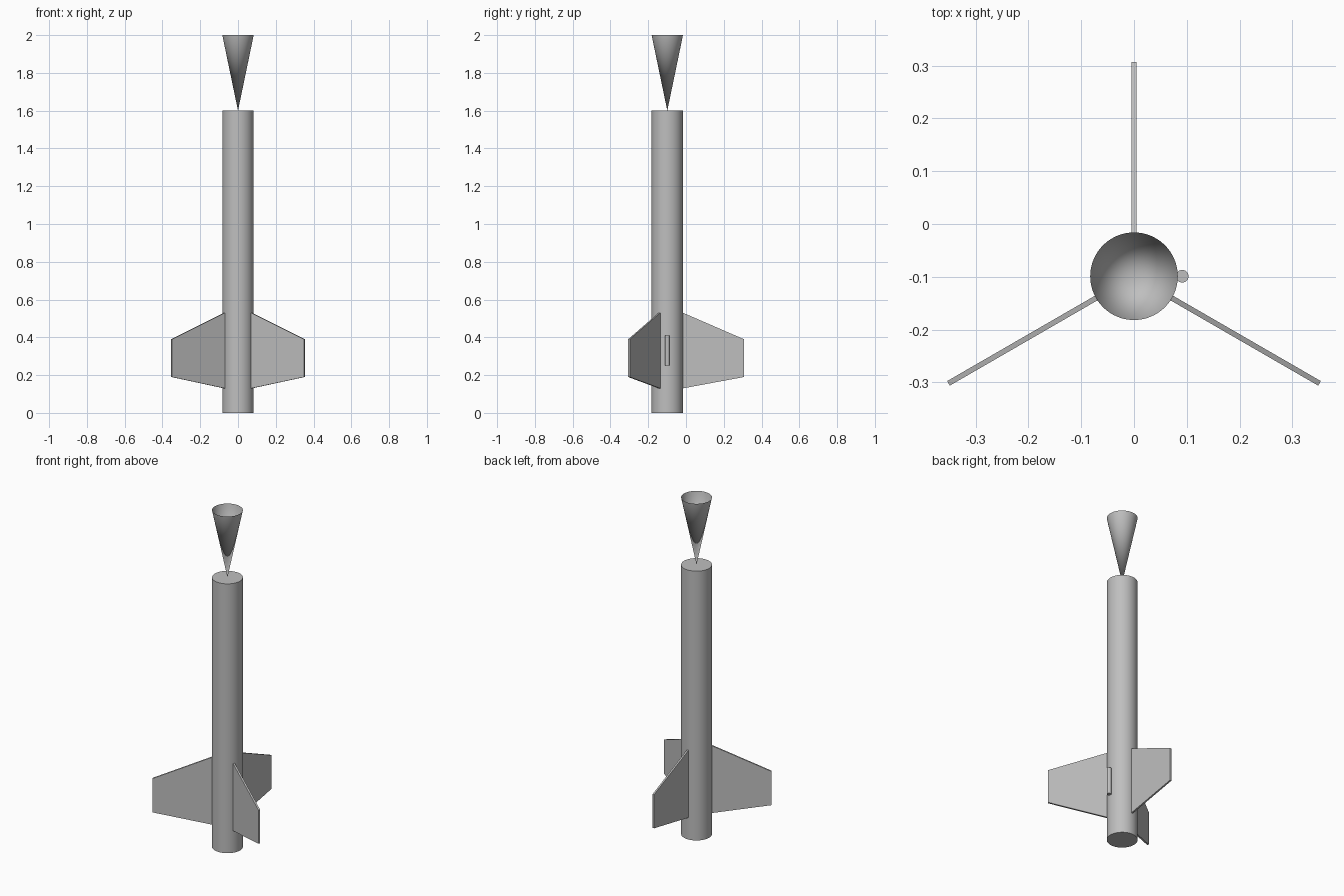
import bpy
import bmesh
import math
from mathutils import Matrix, Vector

cube = bpy.data.objects.get("Cube")
if cube:
    bpy.data.objects.remove(cube, do_unlink=True)

AXIS_Y = -0.099      # rocket axis, off centre because of the three fins
RADIUS = 0.083
BODY_TOP = 1.6
SIDES = 64

grey = bpy.data.materials.new("plain grey")
grey.use_nodes = True
GREY = (0.52, 0.52, 0.52, 1)
grey.diffuse_color = GREY
grey.node_tree.nodes["Principled BSDF"].inputs["Base Color"].default_value = GREY


def finish(name, bm, smooth=False):
    """Turn a bmesh into a named grey object."""
    mesh = bpy.data.meshes.new(name)
    bm.to_mesh(mesh)
    bm.free()
    mesh.materials.append(grey)
    obj = bpy.data.objects.new(name, mesh)
    bpy.context.collection.objects.link(obj)
    if smooth:
        bpy.ops.object.select_all(action="DESELECT")
        obj.select_set(True)
        bpy.context.view_layer.objects.active = obj
        bpy.ops.object.shade_smooth_by_angle(angle=math.radians(40))
    return obj


def round_part(name, x, z0, z1, r0, r1, sides, caps=True):
    """Upright cylinder or cone between two heights."""
    bm = bmesh.new()
    bmesh.ops.create_cone(bm, cap_ends=caps, segments=sides, radius1=r0,
                          radius2=r1, depth=z1 - z0,
                          matrix=Matrix.Translation((x, AXIS_Y, (z0 + z1) / 2)))
    bmesh.ops.remove_doubles(bm, verts=bm.verts, dist=0.00001)
    return finish(name, bm, True)


def fin(name, angle, thickness=0.01):
    """Flat swept plate standing out from the body."""
    profile = [(RADIUS, 0.13), (0.406, 0.19), (0.406, 0.39), (RADIUS, 0.53)]
    bm = bmesh.new()
    face = bm.faces.new([bm.verts.new((r, -thickness / 2, z)) for r, z in profile])
    moved = bmesh.ops.extrude_face_region(bm, geom=[face])["geom"]
    verts = [v for v in moved if isinstance(v, bmesh.types.BMVert)]
    bmesh.ops.translate(bm, verts=verts, vec=Vector((0, thickness, 0)))
    bmesh.ops.recalc_face_normals(bm, faces=bm.faces)
    bm.transform(Matrix.Translation((0, AXIS_Y, 0)) @ Matrix.Rotation(angle, 4, "Z"))
    return finish(name, bm)


# Body tube, closed at both ends
round_part("body_tube", 0, 0, BODY_TOP, RADIUS, RADIUS, SIDES)

# Hollow cone balanced on its point, open at the top
round_part("nose_cone", 0, BODY_TOP, 2, 0, RADIUS, SIDES, caps=False)

# Launch lug on the left side of the body
round_part("launch_lug", 0.0915, 0.25, 0.41, 0.012, 0.012, 24)

# Three fins spaced evenly round the body
for i, name in enumerate(["back_fin", "right_fin", "left_fin"]):
    fin(name, math.radians(90 + 120 * i))
